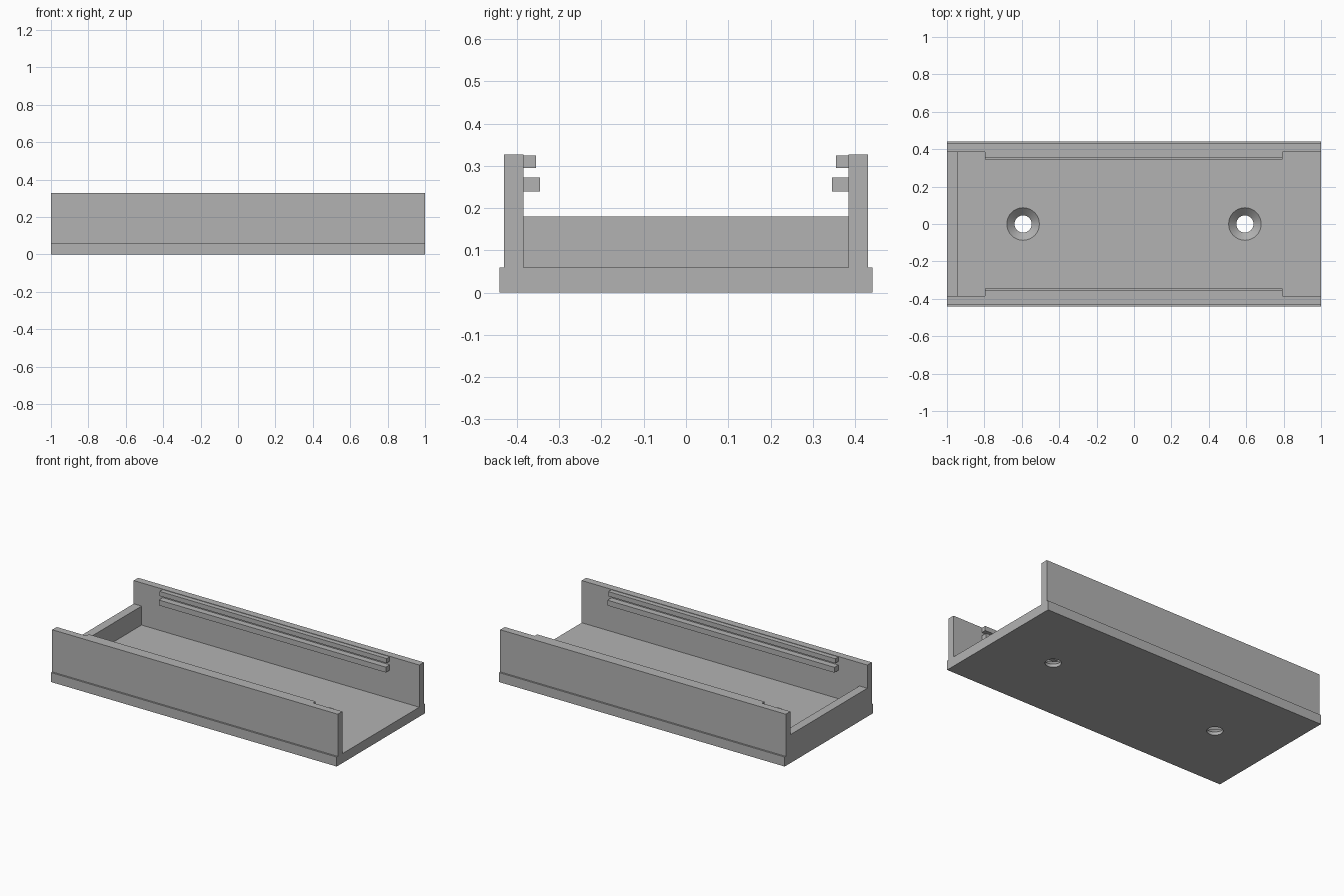
import bpy, bmesh

cube = bpy.data.objects.get("Cube")
if cube:
    bpy.data.objects.remove(cube, do_unlink=True)

GREY = (0.45, 0.45, 0.45, 1)
grey = bpy.data.materials.new("plain grey")
grey.use_nodes = True
grey.diffuse_color = GREY
grey.node_tree.nodes["Principled BSDF"].inputs["Base Color"].default_value = GREY


def extrude_x(name, profile, x0, x1):
    """Extrude a closed (y, z) outline along x into a solid object."""
    bm = bmesh.new()
    face = bm.faces.new([bm.verts.new((x0, y, z)) for y, z in profile])
    new = bmesh.ops.extrude_face_region(bm, geom=[face])["geom"]
    moved = [v for v in new if isinstance(v, bmesh.types.BMVert)]
    bmesh.ops.translate(bm, verts=moved, vec=(x1 - x0, 0, 0))
    bmesh.ops.recalc_face_normals(bm, faces=bm.faces)
    mesh = bpy.data.meshes.new(name)
    bm.to_mesh(mesh)
    bm.free()
    mesh.materials.append(grey)
    obj = bpy.data.objects.new(name, mesh)
    bpy.context.collection.objects.link(obj)
    return obj


def bar(name, x0, x1, y0, y1, z0, z1):
    return extrude_x(name, [(y0, z0), (y1, z0), (y1, z1), (y0, z1)], x0, x1)


BASE_Y, OUT_Y, IN_Y = 0.441, 0.43, 0.385
FLOOR, TOP = 0.06, 0.327

# U-shaped channel: wide base plate with two side walls
half = [(BASE_Y, 0), (BASE_Y, FLOOR), (OUT_Y, FLOOR), (OUT_Y, TOP), (IN_Y, TOP), (IN_Y, FLOOR)]
channel = extrude_x("channel", half + [(-y, z) for y, z in reversed(half)], -1, 1)

# Low wall closing the right end
bar("end_stop", -1, -0.945, -IN_Y, IN_Y, FLOOR, 0.18)

# Pairs of guide rails inside each side wall
for side, s in (("back", 1), ("front", -1)):
    bar(side + "_upper_rail", -0.797, 0.793, s * IN_Y, s * 0.355, 0.295, 0.324)
    bar(side + "_lower_rail", -0.797, 0.793, s * IN_Y, s * 0.346, 0.239, 0.273)

# Countersunk screw holes: a straight bore and a cone, cut from the floor
HOLE_R, RIM_R, CONE_Z, OVER = 0.046, 0.087, 0.02, 0.01
slope = (RIM_R - HOLE_R) / (FLOOR - CONE_Z)
rings = [(HOLE_R, -OVER), (HOLE_R, CONE_Z), (RIM_R + slope * OVER, FLOOR + OVER)]
for x in (-0.593, 0.593):
    bm = bmesh.new()
    loops = []
    for r, z in rings:
        loop = bmesh.ops.create_circle(bm, segments=48, radius=r)["verts"]
        bmesh.ops.translate(bm, verts=loop, vec=(x, 0, z))
        loops.append(loop)
    for low, high in zip(loops, loops[1:]):
        for i in range(len(low)):
            bm.faces.new((low[i - 1], low[i], high[i], high[i - 1]))
    bm.faces.new(loops[0])
    bm.faces.new(loops[-1])
    bmesh.ops.recalc_face_normals(bm, faces=bm.faces)
    mesh = bpy.data.meshes.new("hole_cutter")
    bm.to_mesh(mesh)
    bm.free()
    mesh.materials.append(grey)
    cutter = bpy.data.objects.new("hole_cutter", mesh)
    cutter.hide_render = True
    bpy.context.collection.objects.link(cutter)
    cut = channel.modifiers.new("screw hole", "BOOLEAN")
    cut.operation, cut.solver, cut.object = "DIFFERENCE", "EXACT", cutter
    bpy.context.view_layer.objects.active = channel
    bpy.ops.object.modifier_apply(modifier=cut.name)
    bpy.data.objects.remove(cutter, do_unlink=True)

# Smooth the hole walls while keeping the corners sharp
bpy.ops.object.select_all(action="DESELECT")
channel.select_set(True)
bpy.context.view_layer.objects.active = channel
bpy.ops.object.shade_smooth_by_angle()
